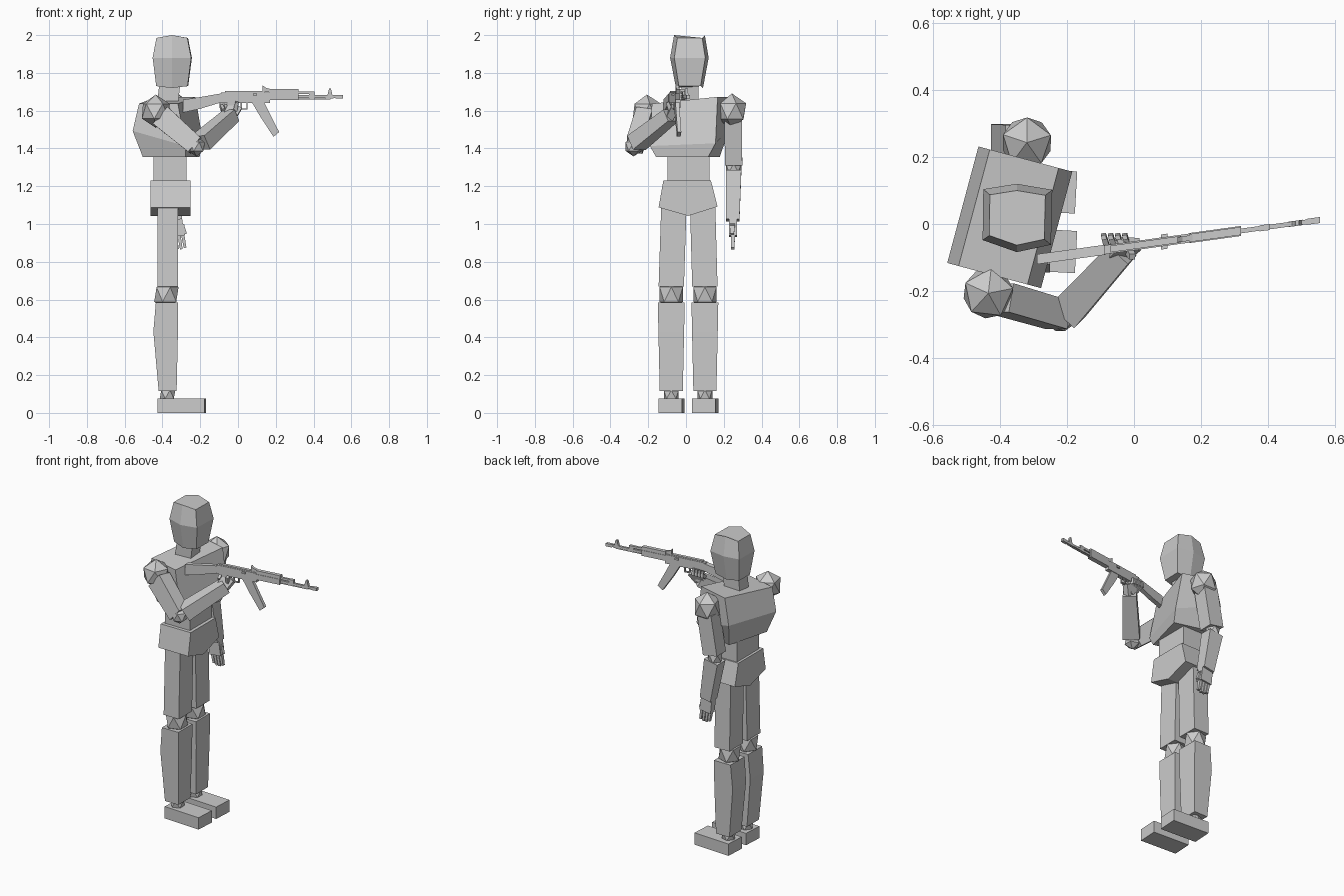
import bpy, bmesh, math
from mathutils import Vector, Matrix

mat = bpy.data.materials.new("plain_grey")
mat.diffuse_color = (0.6, 0.6, 0.6, 1)


def finish(name, bm):
    bmesh.ops.recalc_face_normals(bm, faces=bm.faces)
    me = bpy.data.meshes.new(name)
    bm.to_mesh(me)
    bm.free()
    me.materials.append(mat)
    ob = bpy.data.objects.new(name, me)
    bpy.context.collection.objects.link(ob)
    return ob


def loft(name, rings):
    """Skin a list of equally sized point rings and cap both ends."""
    bm = bmesh.new()
    vs = [[bm.verts.new(p) for p in ring] for ring in rings]
    n = len(vs[0])
    for a, b in zip(vs, vs[1:]):
        for i in range(n):
            bm.faces.new((a[i], a[(i + 1) % n], b[(i + 1) % n], b[i]))
    bm.faces.new(vs[0])
    bm.faces.new(vs[-1])
    return finish(name, bm)


def rect(x0, x1, y0, y1, z):
    return [(x0, y0, z), (x1, y0, z), (x1, y1, z), (x0, y1, z)]


def ball(name, c, r, sz=1.0, turn=0.0):
    bm = bmesh.new()
    bmesh.ops.create_icosphere(bm, subdivisions=1, radius=r, matrix=Matrix.Translation(c)
                               @ Matrix.Rotation(turn, 4, 'Z') @ Matrix.Diagonal((1, 1, sz, 1)))
    return finish(name, bm)


def limb(name, a, b, w0, d0, w1, d1, side=(0, 1, 0)):
    """Tapered box from a to b; width runs along side, depth across it."""
    a, b = Vector(a), Vector(b)
    ax = (b - a).normalized()
    s = Vector(side)
    s = (s - ax * s.dot(ax)).normalized()
    t = ax.cross(s)
    return loft(name, [[p + s * w * i / 2 + t * d * j / 2
                        for i, j in ((-1, -1), (1, -1), (1, 1), (-1, 1))]
                       for p, w, d in ((a, w0, d0), (b, w1, d1))])


# head: hexagonal section, widest in the middle
HEX = [(-.10, -.068), (0, -.104), (.10, -.082), (.104, .082), (0, .10), (-.098, .084)]
loft("head", [[(-.35 + dx + x * sx, .02 + y * sy, z + zo * (abs(x) < .01)) for x, y in HEX]
              for z, sx, sy, zo, dx in ((1.73, .83, .70, -.01, 0), (1.88, 1.02, 1, 0, 0),
                                        (1.985, .82, .80, .015, 0))])
limb("neck", (-.375, .02, 1.62), (-.36, .02, 1.75), .09, .11, .09, .11)

# chest: turned towards the rifle
F, L = Vector((.966, -.259, 0)), Vector((.259, .966, 0))


def chest_ring(cx, cy, back, front, half, zb, zf, tilt):
    return [Vector((cx, cy, z + tilt * l)) + F * f + L * l
            for f, l, z in ((-back, -half, zb), (front, -half, zf),
                            (front, half, zf), (-back, half, zb))]


loft("chest", [chest_ring(-.354, .01, .117, .117, .143, 1.355, 1.355, 0),
               chest_ring(-.371, .02, .145, .145, .18, 1.50, 1.42, .04),
               chest_ring(-.371, .02, .11, .103, .18, 1.655, 1.655, .10)])
loft("waist", [rect(-.447, -.272, -.098, .124, z) for z in (1.2, 1.37)])

# pelvis: pointed underside
loft("pelvis", [[(x, -.12, 1.23), (x, .132, 1.23), (x, .167, 1.092),
                 (x, .011, 1.043), (x, -.145, 1.088)] for x in (-.463, -.251)])

# legs
for side, y in (("right", -.078), ("left", .10)):
    yt = y + (.014 if y < 0 else -.012)
    loft(side + "_thigh", [rect(-.425, -.318, y - .067, y + .067, .668),
                           rect(-.425, -.318, yt - .067, yt + .067, 1.10)])
    ball(side + "_knee", (-.379, y, .627), .072, 1.2)
    loft(side + "_shin", [rect(-.42, -.325, y - .061, y + .061, .115),
                          rect(-.448, -.318, y - .068, y + .068, .43),
                          rect(-.435, -.318, y - .071, y + .071, .585)])
    ball(side + "_ankle", (-.373, y, .098), .046, 1.1)
    limb(side + "_foot", (-.423, y + .008, .038), (-.173, y - .006, .038), .126, .076, .126, .076)

# hanging left arm
ball("left_shoulder", (-.32, .243, 1.597), .084, 1.12, .3)
limb("left_upper_arm", (-.335, .25, 1.56), (-.378, .252, 1.318), .092, .10, .092, .10)
ball("left_elbow", (-.382, .252, 1.297), .048, 1.1)
limb("left_forearm", (-.38, .252, 1.278), (-.333, .248, 1.02), .082, .095, .07, .075)
limb("left_palm", (-.334, .248, 1.03), (-.322, .248, .935), .042, .075, .042, .08)
for i in range(4):
    x = -.352 + i * .02
    limb("left_finger", (x, .248, .94), (x + .012, .248, .862 + .008 * abs(i - 1.5)),
         .022, .017, .018, .014)
limb("left_thumb_base", (-.315, .248, 1.0), (-.288, .246, .985), .03, .028, .026, .024)
limb("left_thumb_tip", (-.298, .246, .995), (-.279, .244, .947), .026, .024, .02, .018)

# raised right arm
ball("right_shoulder", (-.435, -.207, 1.597), .084, 1.05, .2)
limb("right_upper_arm", (-.405, -.22, 1.57), (-.225, -.272, 1.415), .088, .118, .085, .10)
ball("right_elbow", (-.22, -.277, 1.41), .05, 1.05)
limb("right_forearm", (-.20, -.262, 1.43), (-.035, -.08, 1.575), .10, .085, .08, .07, (1, -1, 0))
limb("right_palm", (-.045, -.085, 1.57), (-.015, -.058, 1.625), .07, .04, .075, .04, (1, .14, 0))
for i in range(4):
    x = -.09 + i * .021
    limb("right_finger", (x + .012, -.078, 1.60), (x, -.036, 1.628), .018, .024, .016, .02, (1, .14, 0))
    limb("right_fingertip", (x, -.036, 1.615), (x, -.04, 1.655), .016, .018, .014, .014, (1, .14, 0))
limb("right_thumb", (-.015, -.08, 1.60), (-.005, -.098, 1.645), .022, .022, .018, .018)


# rifle: profiles extruded across a slanted vertical plane
def plate(name, pts, t):
    loft(name, [[(x, -.065 + .1385 * x + s * t / 2, z) for x, z in pts] for s in (-1, 1)])


def bar(name, x0, x1, z0, z1, t):
    plate(name, [(x0, z0), (x1, z0), (x1, z1), (x0, z1)], t)


plate("stock", [(-.29, 1.59), (-.20, 1.61), (-.085, 1.645), (-.085, 1.692),
                (-.20, 1.672), (-.29, 1.658)], .03)
bar("receiver", -.09, .17, 1.64, 1.697, .027)
bar("receiver_cover", -.07, .14, 1.69, 1.705, .02)
plate("rear_sight", [(.13, 1.70), (.19, 1.70), (.19, 1.71), (.145, 1.722), (.13, 1.735)], .016)
bar("handguard", .165, .32, 1.657, 1.692, .03)
bar("upper_guard", .165, .32, 1.692, 1.714, .024)
bar("gas_tube", .31, .39, 1.688, 1.702, .014)
bar("gas_block", .375, .405, 1.665, 1.702, .018)
bar("barrel", .31, .53, 1.668, 1.682, .014)
bar("cleaning_rod", .31, .49, 1.660, 1.665, .006)
bar("muzzle", .515, .555, 1.665, 1.684, .018)
plate("front_sight", [(.462, 1.665), (.505, 1.665), (.498, 1.69), (.492, 1.717),
                      (.482, 1.717), (.476, 1.69)], .016)
plate("magazine", [(.07, 1.65), (.135, 1.65), (.165, 1.59), (.218, 1.487), (.188, 1.462),
                   (.12, 1.565)], .02)
plate("pistol_grip", [(-.055, 1.645), (-.015, 1.645), (-.03, 1.565), (-.065, 1.56)], .024)
bar("trigger_guard", -.015, .05, 1.606, 1.612, .012)
bar("guard_front", .044, .05, 1.606, 1.645, .012)
bar("trigger", .012, .02, 1.615, 1.645, .008)
bar("charging_handle", .08, .10, 1.68, 1.692, .045)
